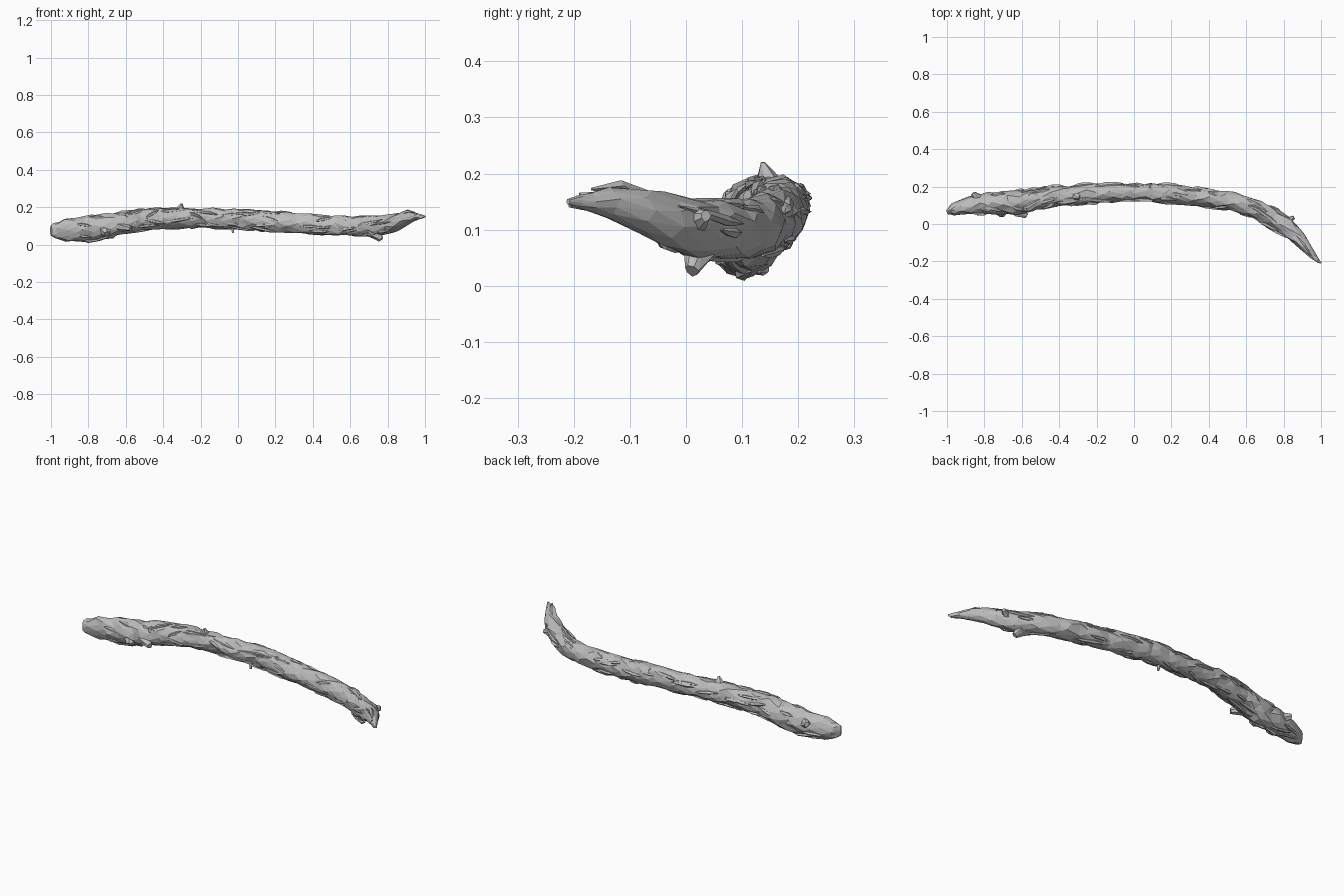
import bpy, bmesh, math, random
from mathutils import Vector

if "Cube" in bpy.data.objects:
    bpy.data.objects.remove(bpy.data.objects["Cube"])

random.seed(7)
wood = bpy.data.materials.new("grey wood")
wood.diffuse_color = (0.5, 0.5, 0.5, 1)
wood.use_nodes = True
wood.node_tree.nodes["Principled BSDF"].inputs["Base Color"].default_value = wood.diffuse_color

# trunk stations: x, y, z, half width, half height
TRUNK = [
    (-1.0, .062, .075, .012, .028), (-.975, .075, .075, .028, .045),
    (-.92, .09, .077, .042, .058), (-.8, .108, .083, .057, .070),
    (-.7, .113, .098, .062, .067), (-.6, .118, .123, .062, .060),
    (-.5, .138, .134, .056, .059), (-.4, .15, .142, .051, .057),
    (-.2, .163, .142, .052, .053), (0, .172, .136, .048, .055),
    (.2, .160, .122, .050, .057), (.4, .138, .107, .049, .053),
    (.55, .115, .101, .050, .050), (.66, .078, .099, .050, .051),
    (.75, .025, .098, .052, .054), (.82, -.018, .112, .048, .050),
    (.88, -.075, .133, .038, .040), (.93, -.137, .147, .027, .029),
    (.965, -.178, .150, .017, .015), (1.0, -.210, .150, .004, .005)]


def frame(tangent):
    """Side and up directions across a path."""
    side = Vector((0, 0, 1)).cross(tangent)
    if side.length < .01:
        side = Vector((0, 1, 0))
    side.normalize()
    return side, tangent.cross(side).normalized()


def sample(x):
    """Trunk centre, radii and direction at a given x."""
    for a, b in zip(TRUNK, TRUNK[1:]):
        if x <= b[0]:
            t = (x - a[0]) / (b[0] - a[0])
            v = [p + (q - p) * t for p, q in zip(a, b)]
            d = Vector(b[:3]) - Vector(a[:3])
            return v, d.normalized()
    return list(TRUNK[-1]), Vector((1, 0, 0))


def loft(bm, stations, sides, rough=0.0, stagger=False):
    """Skin a closed faceted tube through stations with radial roughness."""
    rings = []
    pts = [Vector(s[:3]) for s in stations]
    for i, s in enumerate(stations):
        tan = (pts[min(i + 1, len(pts) - 1)] - pts[max(i - 1, 0)]).normalized()
        side, up = frame(tan)
        ring = []
        inner = stagger and 1 < i < len(stations) - 3
        for k in range(sides):
            a = math.tau * (k + (.5 * (i % 2) if stagger else 0)) / sides
            r = 1 + random.uniform(-rough, rough)
            p = pts[i] + side * math.cos(a) * s[3] * r + up * math.sin(a) * s[4] * r
            if inner:
                p += tan * random.uniform(-.016, .016)
            p.z = max(p.z, 0)
            ring.append(bm.verts.new(p))
        rings.append(ring)
    for i, (r0, r1) in enumerate(zip(rings, rings[1:])):
        for k in range(sides):
            n = (k + 1) % sides
            if stagger and i % 2:
                tris = ((r0[k], r0[n], r1[n]), (r0[k], r1[n], r1[k]))
            else:
                tris = ((r0[k], r0[n], r1[k]), (r0[n], r1[n], r1[k]))
            for t in tris:
                bm.faces.new(t)
    bm.faces.new(rings[0])
    bm.faces.new(rings[-1])


def finish(bm, name):
    bmesh.ops.recalc_face_normals(bm, faces=bm.faces)
    me = bpy.data.meshes.new(name)
    bm.to_mesh(me)
    bm.free()
    me.materials.append(wood)
    bpy.context.collection.objects.link(bpy.data.objects.new(name, me))


# main trunk, densely ringed for a craggy faceted surface
xs = [-1, -.985] + [-.96 + i * .044 for i in range(44)] + [.96, .98, 1]
bm = bmesh.new()
loft(bm, [sample(x)[0] for x in xs], 11, .10, True)
finish(bm, "trunk")

# long bark flakes lying along the trunk
bm = bmesh.new()
for i in range(75):
    x = random.uniform(-.9, .8)
    a = random.uniform(0, math.tau)
    half = random.uniform(.03, .09)
    twist = random.uniform(-.35, .35)
    st = []
    for t, w in ((-1, .25), (-.3, 1), (.5, .8), (1, .2)):
        v, d = sample(min(x + t * half, .9))
        side, up = frame(d)
        ang = a + twist * t
        lift = .95 + .05 * t
        p = Vector(v[:3]) + side * math.cos(ang) * v[3] * lift + up * math.sin(ang) * v[4] * lift
        st.append((*p, .013 * w, .009 * w))
    loft(bm, st, 5, .25)
finish(bm, "bark_flakes")

# broken knots and twig stubs: start, end, base radius, tip radius
STUBS = [
    ((-.31, .15, .17), (-.30, .137, .22), .035, .004),
    ((-.66, .09, .10), (-.575, .042, .085), .040, .014),
    ((-.72, .09, .09), (-.70, .05, .055), .045, .018),
    ((-.82, .12, .10), (-.86, .165, .11), .035, .012),
    ((-.56, .10, .12), (-.60, .075, .165), .035, .012),
    ((.72, .03, .08), (.765, .01, .027), .042, .014),
    ((.77, .02, .09), (.80, -.045, .085), .035, .014),
    ((.79, .0, .11), (.855, .035, .125), .035, .010),
    ((-.03, .16, .10), (-.027, .15, .062), .013, .005),
    ((.10, .17, .15), (.08, .20, .175), .024, .010)]
bm = bmesh.new()
for p, q, r0, r1 in STUBS:
    m = [(a + b) / 2 for a, b in zip(p, q)]
    rm = r0 * .5 + r1 * .5
    loft(bm, [(*p, r0, r0), (*m, rm, rm), (*q, r1, r1)], 7, .2)
finish(bm, "knots")

# splintered tip prongs
PRONGS = [
    ((.85, -.05, .14), (.905, -.12, .178), (.945, -.168, .172), .024),
    ((.87, -.08, .13), (.93, -.15, .138), (.985, -.208, .142), .022),
    ((.88, -.06, .14), (.925, -.12, .158), (.955, -.19, .163), .022)]
bm = bmesh.new()
for a, b, c, r in PRONGS:
    loft(bm, [(*a, r, r), (*b, r * .6, r * .45), (*c, .003, .003)], 5, .15)
finish(bm, "tip_splinters")
